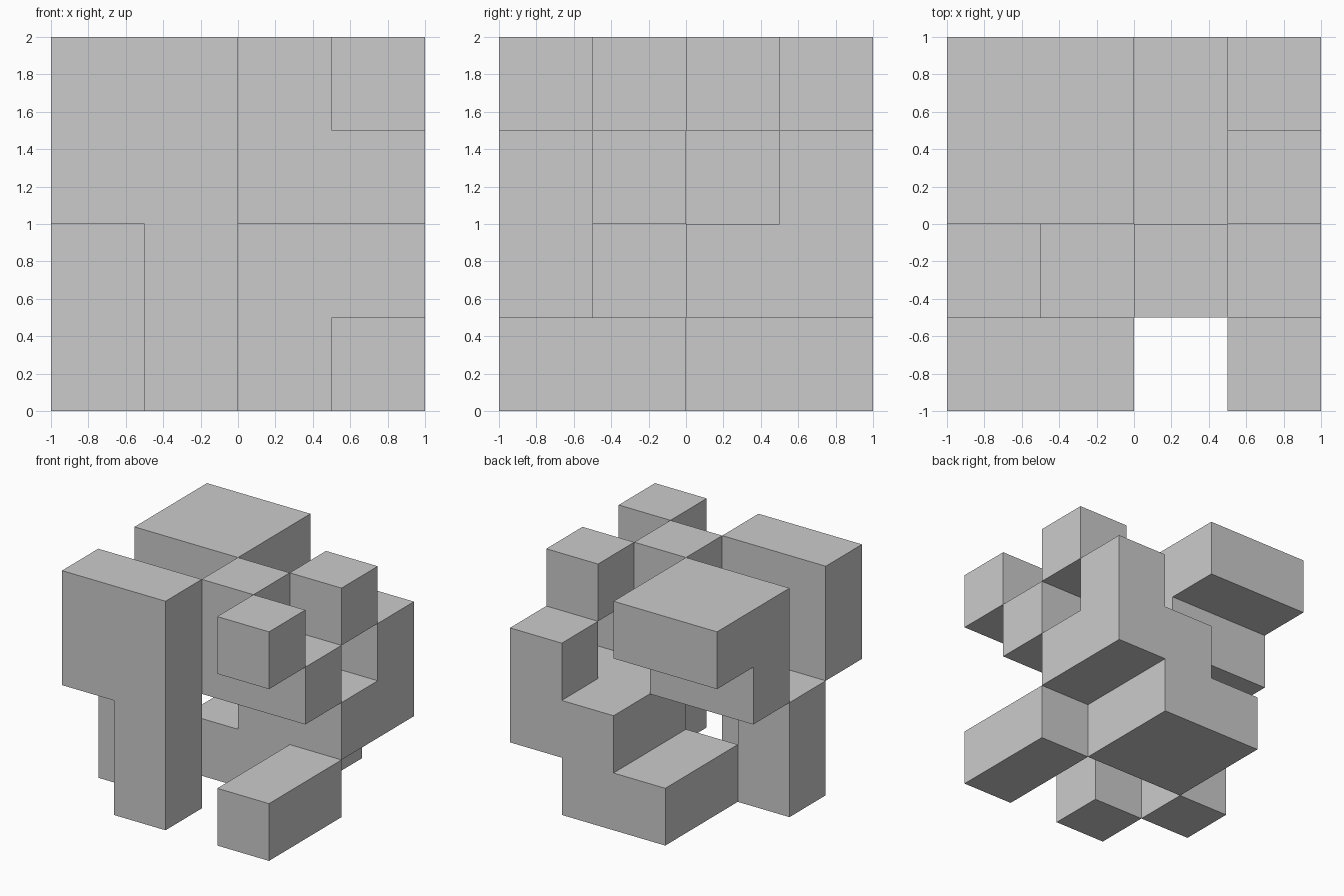
import bpy, bmesh, math
from itertools import product
from mathutils import Vector

if "Cube" in bpy.data.objects:
    bpy.data.objects.remove(bpy.data.objects["Cube"])

U = 0.5  # grid cell size; the model fills a 4 x 4 x 4 grid


def cells_of(*boxes):
    """Union of boxes given as (x0, x1, y0, y1, z0, z1) in grid steps."""
    cells = set()
    for x0, x1, y0, y1, z0, z1 in boxes:
        cells |= set(product(range(x0, x1), range(y0, y1), range(z0, z1)))
    return cells


def block_part(name, *boxes):
    """Solid made of grid blocks, keeping only its outer skin."""
    cells = cells_of(*boxes)
    bm = bmesh.new()
    verts = {}

    def vert(p):
        if p not in verts:
            verts[p] = bm.verts.new(Vector(p) * U - Vector((1, 1, 0)))
        return verts[p]

    for c in cells:
        for axis, side in product(range(3), (0, 1)):
            near = list(c)
            near[axis] += 1 if side else -1
            if tuple(near) in cells:
                continue
            loop = []
            for a, b in ((0, 0), (1, 0), (1, 1), (0, 1)):
                p = list(c)
                p[axis] += side
                p[(axis + 1) % 3] += a
                p[(axis + 2) % 3] += b
                loop.append(vert(tuple(p)))
            bm.faces.new(loop if side else loop[::-1])
    # Merge coplanar squares into clean flat faces
    bmesh.ops.dissolve_limit(bm, angle_limit=math.radians(1),
                             verts=bm.verts[:], edges=bm.edges[:])
    mesh = bpy.data.meshes.new(name)
    bm.to_mesh(mesh)
    bm.free()
    ob = bpy.data.objects.new(name, mesh)
    bpy.context.collection.objects.link(ob)
    return ob


# Upper piece: front column and arm, core, right arm, back slab
block_part("upper_piece",
           (1, 2, 0, 1, 0, 4), (0, 1, 0, 1, 2, 4),
           (1, 2, 1, 2, 2, 3),
           (2, 4, 1, 2, 2, 3), (2, 3, 1, 2, 3, 4),
           (0, 2, 2, 4, 3, 4), (0, 2, 2, 3, 2, 3))

# Lower piece: stepped stair rising to the back right
block_part("lower_piece",
           (1, 3, 2, 4, 0, 1), (2, 4, 2, 4, 1, 2), (3, 4, 3, 4, 2, 3))

# Loose bars and cubes touching along their edges
block_part("floor_bar", (3, 4, 0, 2, 0, 1))
block_part("left_post", (0, 1, 1, 2, 0, 2))
block_part("front_top_cube", (3, 4, 0, 1, 3, 4))
block_part("rear_top_cube", (3, 4, 2, 3, 3, 4))
